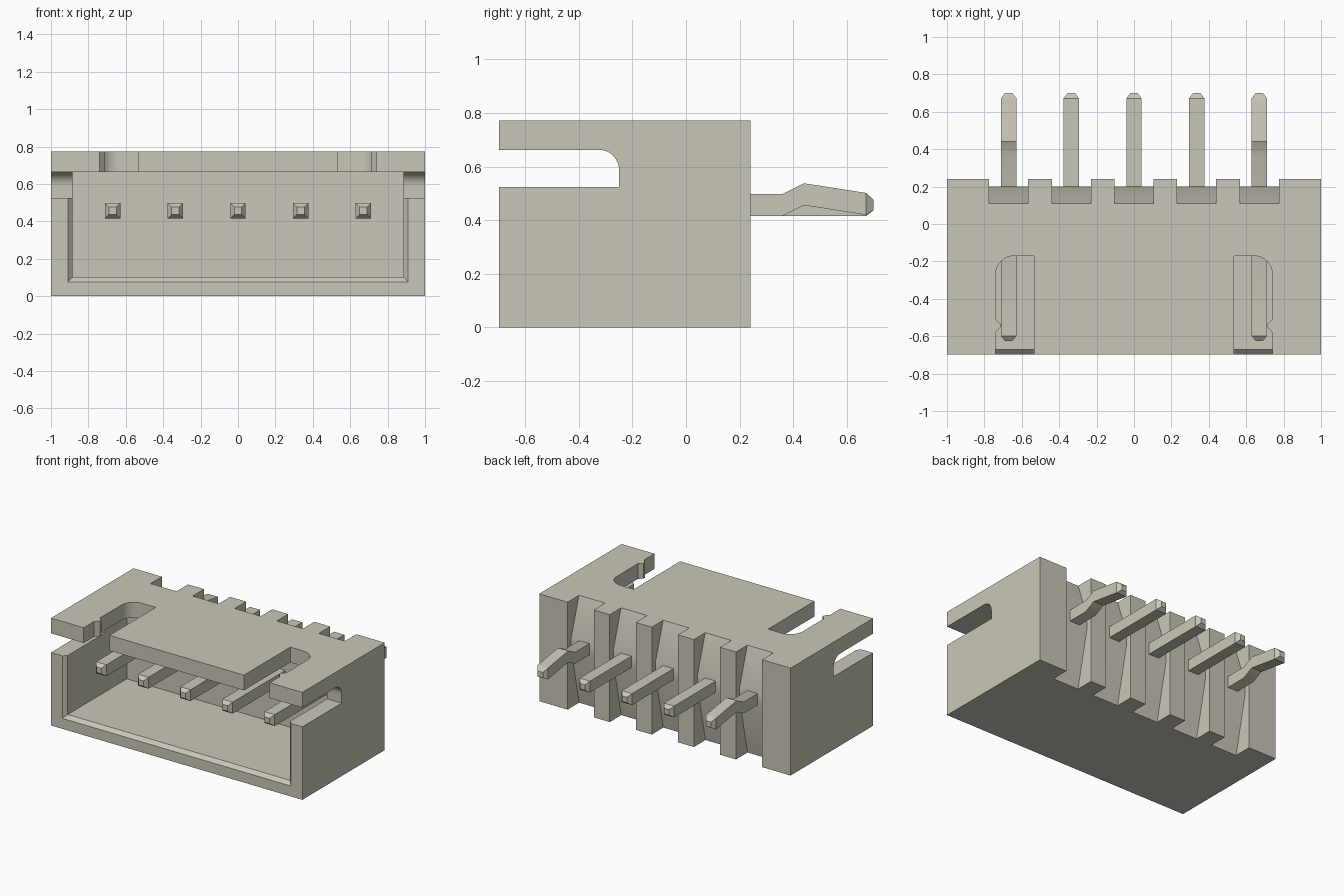
import bpy, bmesh, math

if "Cube" in bpy.data.objects:
    bpy.data.objects.remove(bpy.data.objects["Cube"])

mat = bpy.data.materials.new("warm grey plastic")
mat.diffuse_color = (0.59, 0.57, 0.48, 1)
mat.use_nodes = True
mat.node_tree.nodes["Principled BSDF"].inputs["Base Color"].default_value = mat.diffuse_color


def loft(name, rings):
    """Closed solid through rings of equal point count."""
    bm = bmesh.new()
    vs = [[bm.verts.new(p) for p in r] for r in rings]
    n = len(rings[0])
    for a, b in zip(vs, vs[1:]):
        for i in range(n):
            j = (i + 1) % n
            bm.faces.new((a[i], a[j], b[j], b[i]))
    bm.faces.new(vs[0])
    bm.faces.new(vs[-1])
    bmesh.ops.recalc_face_normals(bm, faces=bm.faces)
    me = bpy.data.meshes.new(name)
    bm.to_mesh(me)
    bm.free()
    me.materials.append(mat)
    ob = bpy.data.objects.new(name, me)
    bpy.context.collection.objects.link(ob)
    return ob


def rect_ring(y, x0, x1, z0, z1):
    return [(x0, y, z0), (x1, y, z0), (x1, y, z1), (x0, y, z1)]


def prism_x(name, yz, x0, x1):
    return loft(name, [[(x, y, z) for y, z in yz] for x in (x0, x1)])


def prism_z(name, xy, z0, z1):
    return loft(name, [[(x, y, z) for x, y in xy] for z in (z0, z1)])


def arc(cx, cy, r, a0, a1, n=8):
    return [(cx + r * math.cos(math.radians(a0 + (a1 - a0) * i / n)),
             cy + r * math.sin(math.radians(a0 + (a1 - a0) * i / n))) for i in range(n + 1)]


def cut(target, cutter):
    cutter.hide_render = True
    m = target.modifiers.new("cut", "BOOLEAN")
    m.operation, m.solver, m.object = "DIFFERENCE", "EXACT", cutter
    bpy.context.view_layer.objects.active = target
    bpy.ops.object.modifier_apply(modifier=m.name)
    bpy.data.objects.remove(cutter)


# Housing block
housing = loft("housing", [rect_ring(-0.697, -1, 1, 0, 0.773),
                           rect_ring(0.24, -1, 1, 0, 0.773)])

# Front cavity with bevelled lip at the sides and floor
cut(housing, loft("cavity_cutter", [rect_ring(-0.717, -0.93, 0.93, 0.055, 0.663),
                                    rect_ring(-0.672, -0.885, 0.885, 0.10, 0.663),
                                    rect_ring(0.0, -0.885, 0.885, 0.10, 0.663)]))

# Side slots with a rounded upper inner corner
side = [(-0.8, 0.525), (-0.25, 0.525)] + arc(-0.325, 0.588, 0.075, 0, 90) + [(-0.8, 0.663)]
for x0, x1 in ((-1.1, -0.87), (0.87, 1.1)):
    cut(housing, prism_x("side_slot_cutter", side, x0, x1))

# Roof slots with a rounded outer corner and small snap bump
for s in (-1, 1):
    roof = [(0.535, -0.8), (0.74, -0.8), (0.74, -0.58), (0.713, -0.55), (0.713, -0.535),
            (0.74, -0.51)] + arc(0.64, -0.27, 0.10, 0, 90) + [(0.535, -0.17)]
    cut(housing, prism_z("roof_slot_cutter", [(s * x, y) for x, y in roof], 0.6, 0.9))

# Rear grooves that slope out to each pin
PINS = [i * 0.335 for i in range(-2, 3)]
groove = [(0.3, -0.03), (0.102, -0.03), (0.2, 0.415), (0.2, 0.50), (0.102, 0.80), (0.3, 0.80)]
for x in PINS:
    cut(housing, prism_x("groove_cutter", groove, x - 0.104, x + 0.104))

# Contact pins with tapered ends; the two outer ones are kinked
for i, x in enumerate(PINS):
    k = 1 if i in (0, 4) else 0
    path = [(-0.625, 0.457, 0.02), (-0.598, 0.457, 0.041), (0.36, 0.457, 0.041),
            (0.44, 0.457 + 0.04 * k, 0.041), (0.672, 0.457 + 0.004 * k, 0.041),
            (0.70, 0.457, 0.02)]
    if not k:
        path = path[:2] + path[4:]
    loft("contact_pin_%d" % (i + 1),
         [rect_ring(y, x - h, x + h, z - h, z + h) for y, z, h in path])

# Smooth only the gentle curves
bpy.ops.object.select_all(action="SELECT")
bpy.context.view_layer.objects.active = housing
bpy.ops.object.shade_smooth_by_angle(angle=math.radians(30))
